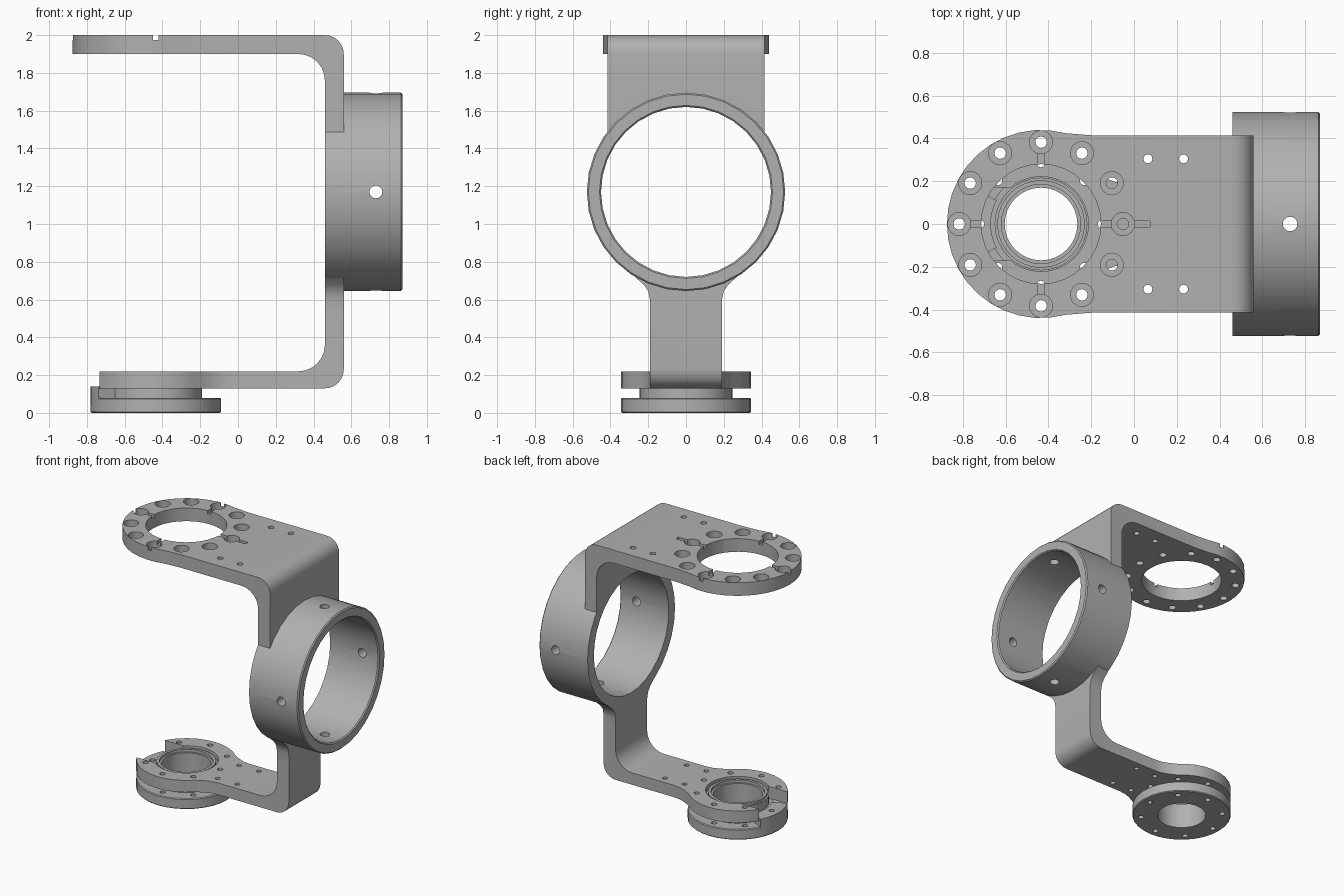
import bpy, bmesh, math
from mathutils import Matrix, Vector

cube = bpy.data.objects.get("Cube")
if cube:
    bpy.data.objects.remove(cube, do_unlink=True)

grey = bpy.data.materials.new("machined_grey")
grey.use_nodes = True
grey.diffuse_color = (0.44, 0.44, 0.44, 1)
grey.node_tree.nodes["Principled BSDF"].inputs["Base Color"].default_value = (0.44, 0.44, 0.44, 1)

HUB = -0.435          # x of the swivel axis
RING_Z = 1.17         # height of the ring axis
PLAN = Matrix.Identity(4)                                               # outline in xy, depth z
SIDE = Matrix(((1, 0, 0, 0), (0, 0, 1, 0), (0, 1, 0, 0), (0, 0, 0, 1)))  # outline in xz, depth y
FACE = Matrix(((0, 0, 1, 0), (1, 0, 0, 0), (0, 1, 0, 0), (0, 0, 0, 1)))  # outline in yz, depth x


def finish(name, bm):
    bmesh.ops.recalc_face_normals(bm, faces=bm.faces)
    mesh = bpy.data.meshes.new(name)
    bm.to_mesh(mesh)
    bm.free()
    mesh.materials.append(grey)
    obj = bpy.data.objects.new(name, mesh)
    bpy.context.collection.objects.link(obj)
    return obj


def prism(name, outline, low, high, frame=PLAN):
    bm = bmesh.new()
    face = bm.faces.new([bm.verts.new((a, b, low)) for a, b in outline])
    top = bmesh.ops.extrude_face_region(bm, geom=[face])["geom"]
    for v in top:
        if isinstance(v, bmesh.types.BMVert):
            v.co.z = high
    bm.transform(frame)
    return finish(name, bm)


def lathe(name, profile, frame, sides=32):
    bm = bmesh.new()
    loops = []
    for i in range(sides):
        a = math.tau * i / sides
        loops.append([bm.verts.new((r * math.cos(a), r * math.sin(a), h)) for r, h in profile])
    n = len(profile)
    for i in range(sides):
        p, q = loops[i], loops[(i + 1) % sides]
        for j in range(n):
            k = (j + 1) % n
            bm.faces.new((p[j], q[j], q[k], p[k]))
    bm.transform(frame)
    return finish(name, bm)


def arc(cx, cy, r, start, end, steps):
    return [(cx + r * math.cos(math.radians(start + (end - start) * i / steps)),
             cy + r * math.sin(math.radians(start + (end - start) * i / steps))) for i in range(steps + 1)]


def circle(cx, cy, r, sides=16):
    return arc(cx, cy, r, 0, 360, sides)[:-1]


def rect(x0, x1, y0, y1):
    return [(x0, y0), (x1, y0), (x1, y1), (x0, y1)]


def combine(target, tool, operation):
    mod = target.modifiers.new("combine", "BOOLEAN")
    mod.operation, mod.solver, mod.object = operation, "EXACT", tool
    deps = bpy.context.evaluated_depsgraph_get()
    mesh = bpy.data.meshes.new_from_object(target.evaluated_get(deps))
    target.modifiers.clear()
    target.data = mesh
    bpy.data.objects.remove(tool, do_unlink=True)


def cut(target, outline, low, high, frame=PLAN):
    combine(target, prism("cutter", outline, low, high, frame), "DIFFERENCE")


def polar(radius, degrees):
    a = math.radians(degrees)
    return HUB + radius * math.cos(a), radius * math.sin(a)


def elbow(z_out, z_in, sign):
    # bent strip: horizontal plate turning into the vertical plate
    a, b = (90, 0) if sign > 0 else (-90, 0)
    outer = arc(0.46, z_out - sign * 0.1, 0.1, a, b, 6)
    inner = arc(0.32, z_in - sign * 0.14, 0.14, b, a, 6)
    return [(-0.21, z_out)] + outer + [(0.56, RING_Z), (0.46, RING_Z)] + inner + [(-0.21, z_in)]


# Upper arm with rounded head
upper_arm = prism("upper_arm", elbow(2.0, 1.9, 1), -0.415, 0.415, SIDE)
head = arc(HUB, 0, 0.44, 75, 285, 22) + [(-0.2, -0.415), (-0.2, 0.415)]
combine(upper_arm, prism("head", head, 1.9, 2.0), "UNION")
cut(upper_arm, circle(HUB, 0, 0.28, 32), 1.8, 2.1)
for i in range(12):
    x, y = polar(0.383, i * 30)
    cut(upper_arm, circle(x, y, 0.027, 12), 1.8, 2.1)
    cut(upper_arm, circle(x, y, 0.054, 16), 1.94, 2.1)
cut(upper_arm, rect(HUB - 0.5, HUB + 0.51, -0.015, 0.015), 1.975, 2.1)
cut(upper_arm, rect(HUB - 0.015, HUB + 0.015, -0.5, 0.5), 1.975, 2.1)
for x in (0.065, 0.232):
    for y in (-0.305, 0.305):
        cut(upper_arm, circle(x, y, 0.021, 12), 1.8, 2.1)

# Lower arm with necked, slotted head
lower_arm = prism("lower_arm", elbow(0.13, 0.22, -1), -0.19, 0.19, SIDE)
neck = [(-0.14, 0.217), (-0.09, 0.197), (-0.03, 0.19)]
foot = arc(HUB, 0, 0.345, 45, 315, 24) + [(x, -y) for x, y in neck] + neck[::-1]
combine(lower_arm, prism("foot", foot, 0.13, 0.22), "UNION")
flare = [(0.19, 0.5), (0.19, 0.6), (0.2, 0.645), (0.225, 0.68), (0.27, 0.72), (0.27, 0.9)]
flare += [(-y, z) for y, z in flare[::-1]]
combine(lower_arm, prism("flare", flare, 0.46, 0.56, FACE), "UNION")
cut(lower_arm, circle(HUB, 0, 0.222, 32), 0, 0.4)
cut(lower_arm, rect(-0.9, HUB, -0.17, 0.17), 0, 0.4)
for x in (-0.08, 0.085):
    for y in (-0.13, 0.13):
        cut(lower_arm, circle(x, y, 0.018, 12), 0, 0.4)
for i in range(8):
    if i != 4:
        cut(lower_arm, circle(*polar(0.285, i * 45), 0.02, 12), 0, 0.4)

# Ring clamp with chamfered rims and four radial screw holes
ring_frame = Matrix.Translation((0, 0, RING_Z)) @ FACE
ring = lathe("ring", [(0.45, 0.46), (0.525, 0.46), (0.525, 0.862), (0.517, 0.87),
                      (0.458, 0.87), (0.45, 0.862)], ring_frame)
cut(ring, circle(0.73, RING_Z, 0.034), -0.7, 0.7, SIDE)
cut(ring, circle(0.73, 0, 0.034), 0.4, 2.0)

# Open both arms where they meet the ring bore
for arm in (upper_arm, lower_arm):
    cut(arm, circle(0, RING_Z, 0.45, 32), 0.4, 0.6, FACE)

# Swivel base: flange, spacer and stepped bearing sleeve
swivel_base = lathe("swivel_base", [
    (0.17, 0.0), (0.339, 0.0), (0.345, 0.006), (0.345, 0.074), (0.339, 0.08), (0.245, 0.08),
    (0.245, 0.13), (0.217, 0.13), (0.217, 0.19), (0.205, 0.19), (0.205, 0.21),
    (0.185, 0.21), (0.185, 0.19), (0.17, 0.19)], Matrix.Translation((HUB, 0, 0)))
tab = arc(HUB, 0, 0.345, 152, 208, 8) + arc(HUB, 0, 0.235, 208, 152, 8)
combine(swivel_base, prism("tab", tab, 0.04, 0.14), "UNION")
for i in range(8):
    cut(swivel_base, circle(*polar(0.285, i * 45), 0.02, 12), -0.1, 0.3)

# One continuous bracket body
combine(upper_arm, lower_arm, "UNION")
combine(upper_arm, ring, "UNION")
upper_arm.name = "bracket"

for obj in (upper_arm, swivel_base):
    bpy.ops.object.select_all(action="DESELECT")
    obj.select_set(True)
    bpy.context.view_layer.objects.active = obj
    bpy.ops.object.shade_smooth_by_angle(angle=math.radians(25))
